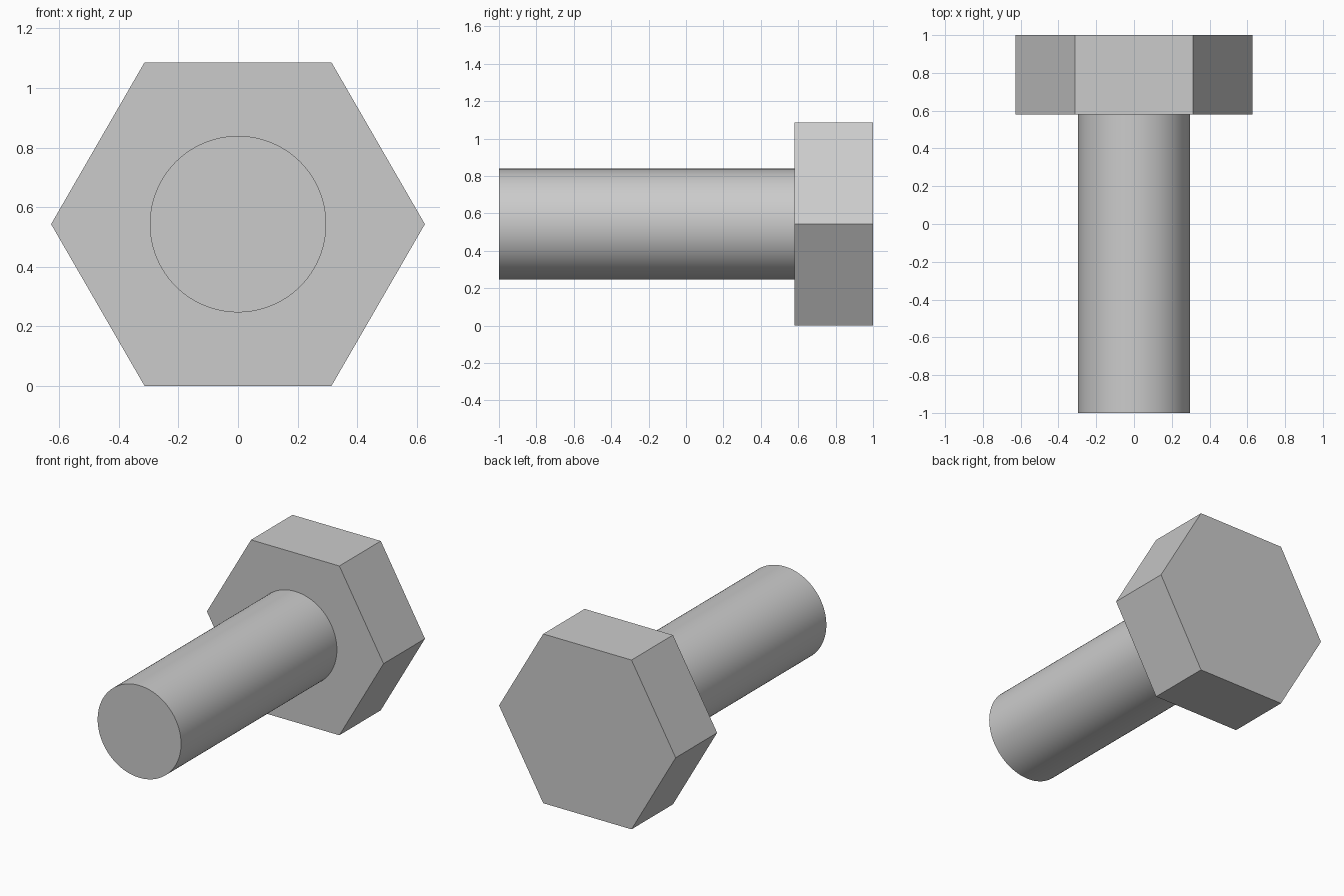
import bpy, bmesh
from math import cos, sin, tau, radians
from mathutils import Vector

default_cube = bpy.data.objects.get("Cube")
if default_cube:
    bpy.data.objects.remove(default_cube, do_unlink=True)

HEAD_RADIUS = 0.627
SHANK_RADIUS = 0.296
AXIS_Z = HEAD_RADIUS * cos(radians(30))  # a flat of the head rests on the ground

steel = bpy.data.materials.new("grey steel")
steel.use_nodes = True
steel.diffuse_color = (0.6, 0.6, 0.6, 1)
steel.node_tree.nodes["Principled BSDF"].inputs["Base Color"].default_value = steel.diffuse_color


def prism(name, sides, radius, y_front, y_back):
    """Regular prism along y, with its first corner on +x."""
    bm = bmesh.new()
    corners = [bm.verts.new((radius * cos(tau * i / sides), y_front,
                             radius * sin(tau * i / sides))) for i in range(sides)]
    face = bm.faces.new(corners)
    result = bmesh.ops.extrude_face_region(bm, geom=[face], use_keep_orig=True)
    moved = [v for v in result["geom"] if isinstance(v, bmesh.types.BMVert)]
    bmesh.ops.translate(bm, verts=moved, vec=Vector((0, y_back - y_front, 0)))
    bmesh.ops.recalc_face_normals(bm, faces=bm.faces)
    mesh = bpy.data.meshes.new(name)
    bm.to_mesh(mesh)
    bm.free()
    mesh.materials.append(steel)
    obj = bpy.data.objects.new(name, mesh)
    obj.location.z = AXIS_Z
    bpy.context.collection.objects.link(obj)
    return obj


# Hexagonal head at the back, flat shaded
prism("hex_head", 6, HEAD_RADIUS, 0.58, 1)

# Round shank, seated slightly into the head
shank = prism("shank", 96, SHANK_RADIUS, -1, 0.6)
bpy.ops.object.select_all(action="DESELECT")
shank.select_set(True)
bpy.context.view_layer.objects.active = shank
bpy.ops.object.shade_smooth_by_angle(angle=radians(30))
